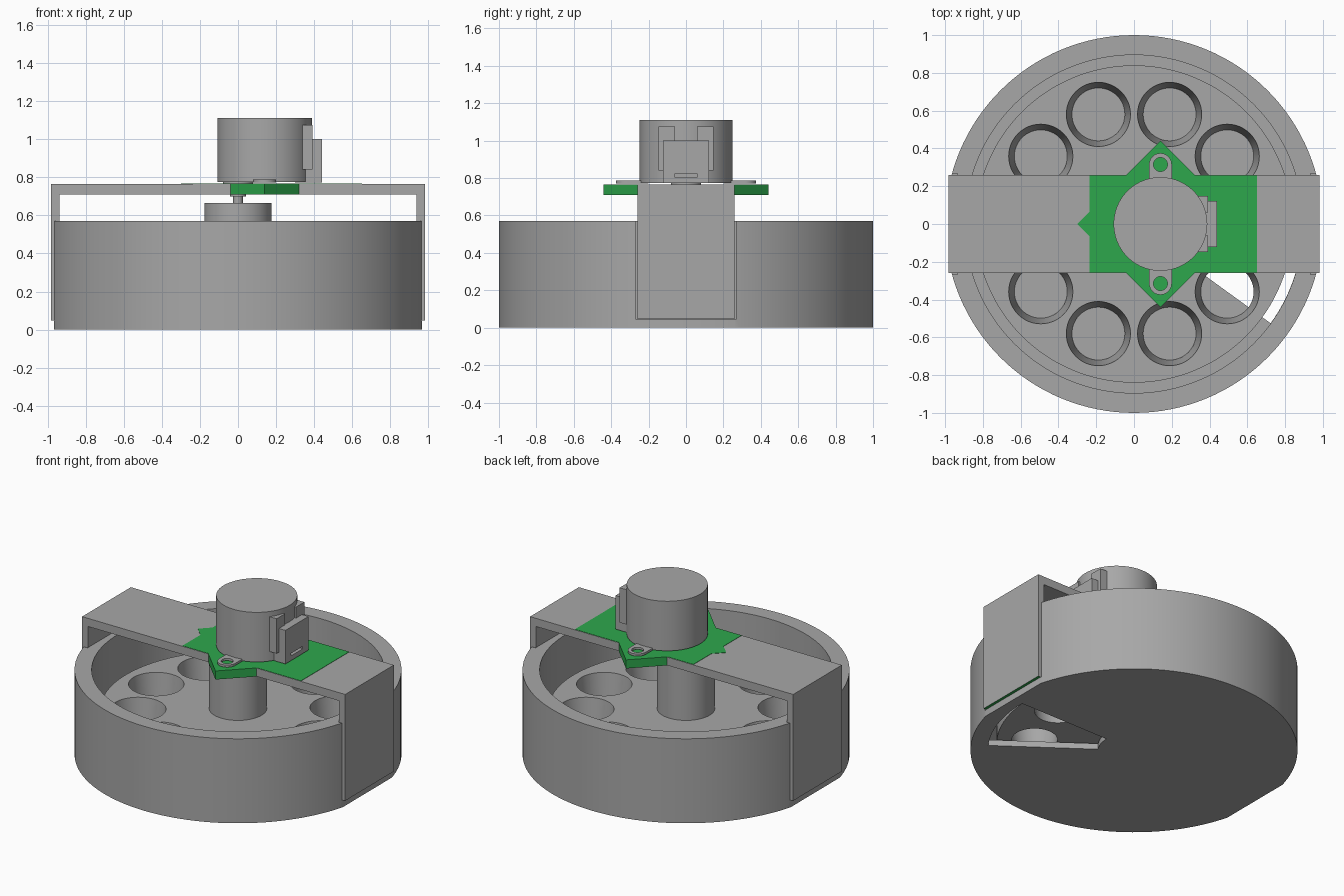
import bpy, bmesh, math
from math import cos, sin, pi, radians

if "Cube" in bpy.data.objects:
    bpy.data.objects.remove(bpy.data.objects["Cube"])


def material(name, rgb):
    m = bpy.data.materials.new(name)
    m.diffuse_color = (*rgb, 1)
    m.use_nodes = True
    m.node_tree.nodes["Principled BSDF"].inputs["Base Color"].default_value = m.diffuse_color
    return m


GREY = material("grey_plastic", (0.39, 0.39, 0.39))
GREEN = material("green_plate", (0.027, 0.39, 0.073))


def finish(bm, name, mat=GREY):
    bmesh.ops.recalc_face_normals(bm, faces=bm.faces)
    me = bpy.data.meshes.new(name)
    bm.to_mesh(me)
    bm.free()
    me.materials.append(mat)
    ob = bpy.data.objects.new(name, me)
    bpy.context.collection.objects.link(ob)
    return ob


def smooth(ob):
    bpy.ops.object.select_all(action='DESELECT')
    ob.select_set(True)
    bpy.context.view_layer.objects.active = ob
    bpy.ops.object.shade_smooth_by_angle(angle=radians(30))
    return ob


def prism(name, pts, z0, z1, mat=GREY):
    """Extrude an outline in xy from z0 to z1."""
    bm = bmesh.new()
    f = bm.faces.new([bm.verts.new((x, y, z0)) for x, y in pts])
    r = bmesh.ops.extrude_face_region(bm, geom=[f])
    for v in r['geom']:
        if isinstance(v, bmesh.types.BMVert):
            v.co.z = z1
    return finish(bm, name, mat)


def box(name, x0, x1, y0, y1, z0, z1, mat=GREY):
    return prism(name, [(x0, y0), (x1, y0), (x1, y1), (x0, y1)], z0, z1, mat)


def arc(cx, cy, r, a0, a1, n):
    return [(cx + r * cos(radians(a0 + (a1 - a0) * i / n)),
             cy + r * sin(radians(a0 + (a1 - a0) * i / n))) for i in range(n + 1)]


def cone(name, cx, cy, r0, r1, z0, z1, n=64):
    bm = bmesh.new()
    bmesh.ops.create_cone(bm, cap_ends=True, segments=n, radius1=r0, radius2=r1, depth=z1 - z0)
    bmesh.ops.translate(bm, verts=bm.verts, vec=(cx, cy, (z0 + z1) / 2))
    return finish(bm, name)


def cut(ob, cutters):
    for c in cutters:
        c.hide_render = True
        m = ob.modifiers.new("cut", 'BOOLEAN')
        m.operation, m.solver, m.object = 'DIFFERENCE', 'EXACT', c
        bpy.context.view_layer.objects.active = ob
        bpy.ops.object.modifier_apply(modifier=m.name)
        bpy.data.objects.remove(c)
    return ob


# Drum: open bowl with leg slots on both sides and a wedge opening in the floor
drum = cone("drum", 0, 0, 1, 1, 0, 0.57, 128)
cutters = [cone("cavity", 0, 0, 0.895, 0.895, 0.04, 0.8, 128)]
for s in (-1, 1):
    a, b, c = sorted((s * 0.935, s * 1.2)), sorted((s * 0.965, s * 1.2)), 0.268
    cutters += [box("slot", *a, -c, c, 0.045, 0.8), box("flat", *b, -c, c, -0.1, 0.3)]
wedge = arc(0, 0, 0.894, -36, 0, 16) + arc(0, 0, 0.22, 0, -36, 6)
cutters.append(prism("wedge", wedge, -0.1, 0.06))
smooth(cut(drum, cutters))

# Rotor: thick disc with ten tapered pockets, and its hub
rotor = cone("rotor", 0, 0, 0.84, 0.84, 0.05, 0.31, 128)
slope = 0.03 / 0.26
pockets = []
for i in range(10):
    t = radians(36 * i)
    pockets.append(cone("pocket", 0.61 * cos(t), 0.61 * sin(t),
                        0.14 - 0.05 * slope, 0.17 + 0.05 * slope, 0.0, 0.36, 48))
smooth(cut(rotor, pockets))
smooth(cone("hub", 0, 0, 0.177, 0.177, 0.30, 0.665))

# Bridge: U-shaped strap over the drum, green under the feet
bm = bmesh.new()
outline = [(-0.982, 0.047), (-0.937, 0.047), (-0.937, 0.71), (0.937, 0.71),
           (0.937, 0.047), (0.982, 0.047), (0.982, 0.765), (-0.982, 0.765)]
f = bm.faces.new([bm.verts.new((x, -0.26, z)) for x, z in outline])
r = bmesh.ops.extrude_face_region(bm, geom=[f])
for v in r['geom']:
    if isinstance(v, bmesh.types.BMVert):
        v.co.y = 0.26
bridge = finish(bm, "bridge")
bridge.data.materials.append(GREEN)
for p in bridge.data.polygons:
    if p.center.z < 0.06:
        p.material_index = 1

# Motor mounting plate: rectangle joined with a diamond
plate = [(-0.235, -0.257), (-0.043, -0.257), (0.14, -0.44), (0.323, -0.257), (0.65, -0.257),
         (0.65, 0.257), (0.323, 0.257), (0.14, 0.44), (-0.043, 0.257), (-0.235, 0.257),
         (-0.235, 0.065), (-0.3, 0), (-0.235, -0.065)]
prism("mounting_plate", plate, 0.709, 0.767, GREEN)

# Motor can, boss and output shaft
MX = 0.14
smooth(cone("motor_can", MX, 0, 0.248, 0.248, 0.775, 1.11, 96))
smooth(cone("motor_boss", 0, 0, 0.08, 0.08, 0.76, 0.78))
smooth(cone("shaft_collar", 0, 0, 0.042, 0.042, 0.70, 0.77, 32))
smooth(cone("motor_shaft", 0, 0, 0.025, 0.025, 0.64, 0.72, 32))

# Mounting ears with screw holes
for s, side in ((-1, "front"), (1, "back")):
    tip = arc(MX, s * 0.315, 0.06, 0, s * 180, 20)
    ear = prism(side + "_ear", tip + [(MX - 0.06, s * 0.2), (MX + 0.06, s * 0.2)], 0.772, 0.787)
    smooth(cut(ear, [cone("screw_hole", MX, s * 0.315, 0.037, 0.037, 0.7, 0.9, 32)]))

# Cable housing: two side cheeks and a box with a wire slot
for s, side in ((-1, "front"), (1, "back")):
    box(side + "_cheek", 0.3, 0.392, *sorted((s * 0.06, s * 0.148)), 0.84, 1.075)
housing = box("cable_housing", 0.3, 0.44, -0.123, 0.123, 0.773, 1.0)
cut(housing, [box("wire_slot", 0.41, 0.5, -0.062, 0.062, 0.805, 0.822)])
